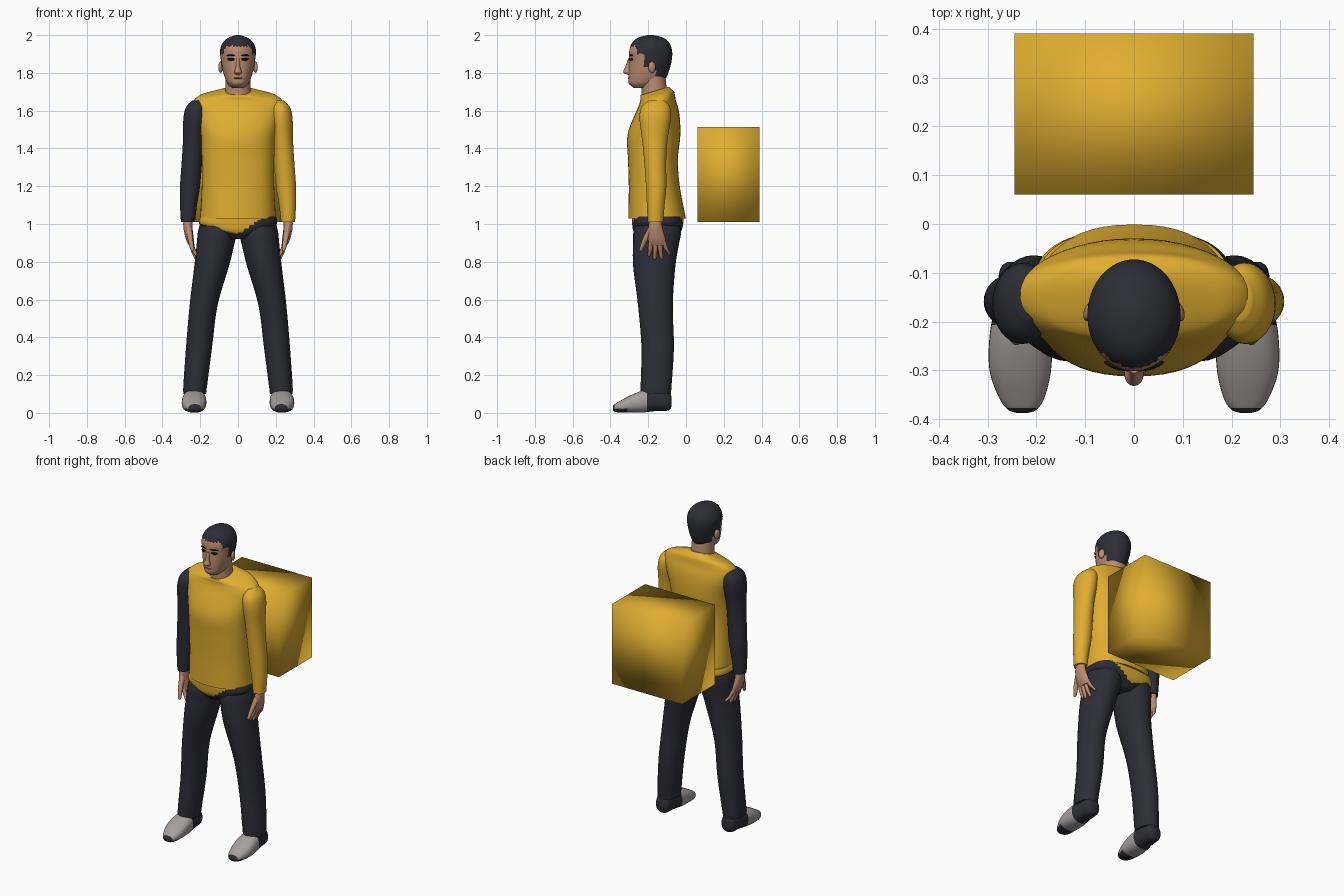
import bpy, bmesh
from math import sin, cos, pi, radians
from mathutils import Vector

if "Cube" in bpy.data.objects:
    bpy.data.objects.remove(bpy.data.objects["Cube"], do_unlink=True)


def material(name, r, g, b):
    mat = bpy.data.materials.new(name)
    mat.use_nodes = True
    mat.diffuse_color = (r, g, b, 1)
    mat.node_tree.nodes["Principled BSDF"].inputs["Base Color"].default_value = (r, g, b, 1)
    return mat


YELLOW = material("mustard yellow", .74, .42, .03)
NAVY = material("dark navy", .026, .027, .037)
SKIN = material("skin", .5, .26, .16)
LIPS = material("lip brown", .27, .12, .08)
GREY = material("shoe grey", .38, .35, .34)
BLACK = material("eye black", .006, .006, .007)


def finish(name, bm, mats, rule=None, smooth_angle=50):
    """Turn a bmesh into a shaded object; rule picks the material from a face centre."""
    bmesh.ops.recalc_face_normals(bm, faces=bm.faces[:])
    if rule:
        for face in bm.faces:
            face.material_index = int(rule(face.calc_center_median()))
    mesh = bpy.data.meshes.new(name)
    bm.to_mesh(mesh)
    bm.free()
    for mat in mats:
        mesh.materials.append(mat)
    obj = bpy.data.objects.new(name, mesh)
    bpy.context.scene.collection.objects.link(obj)
    bpy.ops.object.select_all(action='DESELECT')
    obj.select_set(True)
    bpy.context.view_layer.objects.active = obj
    bpy.ops.object.shade_smooth_by_angle(angle=radians(smooth_angle))
    return obj


def spline(rings, steps):
    """Catmull-Rom interpolation through the ring parameters."""
    out = []
    for i in range(len(rings) - 1):
        quad = [rings[max(i - 1, 0)], rings[i], rings[i + 1], rings[min(i + 2, len(rings) - 1)]]
        for s in range(steps):
            t = s / steps
            out.append([.5 * (2 * b + (c - a) * t + (2 * a - 5 * b + 4 * c - d) * t * t
                              + (3 * b - a - 3 * c + d) * t ** 3) for a, b, c, d in zip(*quad)])
    return out + [list(rings[-1])]


def loft(name, rings, mats, rule=None, n=32, steps=5, power=2, side=1, along_y=False, warp=None):
    """Skin rings of (x, y, z, x radius, other radius); side=-1 mirrors the part."""
    bm = bmesh.new()
    previous = None
    for x, y, z, ra, rb in spline(rings, steps):
        loop = []
        for k in range(n):
            c, s = cos(2 * pi * k / n), sin(2 * pi * k / n)
            u = ra * abs(c) ** (2 / power) * (1 if c > 0 else -1)
            v = rb * abs(s) ** (2 / power) * (1 if s > 0 else -1)
            p = Vector((x + u, y, z + v) if along_y else (x + u, y + v, z))
            p.x *= side
            loop.append(bm.verts.new(warp(p) if warp else p))
        if previous:
            for k in range(n):
                j = (k + 1) % n
                bm.faces.new((previous[k], previous[j], loop[j], loop[k]))
        else:
            bm.faces.new(loop)
        previous = loop
    bm.faces.new(previous)
    return finish(name, bm, mats, rule)


def ellipsoid(name, centre, size, mat, turn=0):
    bm = bmesh.new()
    bmesh.ops.create_uvsphere(bm, u_segments=16, v_segments=10, radius=1)
    bmesh.ops.scale(bm, vec=size, verts=bm.verts)
    obj = finish(name, bm, [mat])
    obj.location = centre
    obj.rotation_euler.z = turn


# Delivery box carried behind the back, shaded soft across its corners
bm = bmesh.new()
bmesh.ops.create_cube(bm, size=1)
bmesh.ops.scale(bm, vec=(.49, .33, .505), verts=bm.verts)
finish("back_box", bm, [YELLOW], smooth_angle=180).location = (0, .225, 1.262)


# Shirt, with a collar that dips towards the front
def collar_dip(p):
    p.z += .3 * min(max((p.z - 1.58) / .12, 0), 1) * (p.y + .16)
    return p


loft("shirt", [(0, -.153, 1.03, .2, .152), (0, -.168, 1.2, .192, .135),
               (0, -.175, 1.34, .192, .132), (0, -.17, 1.47, .2, .14),
               (0, -.153, 1.58, .23, .118), (0, -.152, 1.64, .24, .098),
               (0, -.152, 1.675, .205, .09), (0, -.16, 1.692, .15, .082),
               (0, -.165, 1.706, .09, .075)],
     [YELLOW], n=48, power=2.3, warp=collar_dip)

# Pelvis: shirt tail showing unevenly above the trousers
loft("pelvis", [(0, -.15, 1.04, .2, .137), (0, -.15, 1., .205, .135),
                (0, -.152, .96, .15, .125), (0, -.155, .92, .05, .09)],
     [YELLOW, NAVY], n=64, steps=8, power=2.8,
     rule=lambda c: c.z < .945 + (.7 * c.x if c.x > 0 else -.28 * c.x))

# Neck and head; hair is the part of the head above the hairline
loft("neck", [(0, -.16, 1.62, .08, .08), (0, -.167, 1.7, .068, .068), (0, -.175, 1.78, .066, .066)], [SKIN])


def is_hair(c):
    ragged = .004 * sin(c.x * 400) + .003 * sin(c.y * 500)
    if c.y < -.262:
        line = 1.94
    elif c.y < -.22:
        line = 1.9
    elif c.y < -.16:
        line = 1.825
    else:
        line = 1.758
    return c.z > line + ragged


loft("head", [(0, -.235, 1.72, .03, .04), (0, -.22, 1.742, .054, .082),
              (0, -.207, 1.77, .068, .098), (0, -.197, 1.81, .08, .107),
              (0, -.188, 1.87, .091, .113), (0, -.187, 1.92, .095, .113),
              (0, -.187, 1.96, .08, .098), (0, -.187, 1.987, .05, .065),
              (0, -.187, 2., .012, .015)],
     [SKIN, NAVY], rule=is_hair, n=64, steps=8)
loft("nose", [(0, -.3, 1.79, .012, .008), (0, -.307, 1.803, .02, .025),
              (0, -.303, 1.83, .012, .019), (0, -.296, 1.875, .009, .01)], [SKIN], n=16)
ellipsoid("mouth", (0, -.3, 1.772), (.025, .008, .005), LIPS)

for side, word in ((1, "left"), (-1, "right")):
    # Face details
    ellipsoid(word + "_eye", (side * .036, -.291, 1.872), (.021, .007, .008), BLACK, side * .35)
    ellipsoid(word + "_eyebrow", (side * .038, -.291, 1.893), (.025, .006, .004), BLACK, side * .35)
    ellipsoid(word + "_ear", (side * .092, -.18, 1.83), (.011, .02, .03), SKIN, side * .3)

    # Sleeve: one yellow, one dark
    loft(word + "_sleeve", [(.215, -.155, 1.655, .025, .04), (.222, -.16, 1.62, .052, .075),
                            (.229, -.163, 1.56, .06, .083), (.237, -.165, 1.45, .054, .068),
                            (.244, -.163, 1.33, .054, .058), (.254, -.158, 1.2, .053, .054),
                            (.262, -.16, 1.1, .045, .047), (.265, -.162, 1.01, .037, .041)],
         [YELLOW if side > 0 else NAVY], side=side)

    # Hand with spread fingers
    loft(word + "_palm", [(.265, -.16, 1.03, .024, .03), (.265, -.162, .98, .024, .038),
                          (.255, -.155, .92, .021, .047), (.245, -.15, .885, .014, .04)],
         [SKIN], side=side, n=20)
    for finger, root, tip, end in (("index", -.185, -.195, .825), ("middle", -.162, -.165, .805),
                                   ("ring", -.14, -.13, .81), ("little", -.12, -.09, .835)):
        loft(word + "_" + finger + "_finger",
             [(.252, root, .91, .012, .013), (.236, (root + tip) / 2, (.9 + end) / 2, .011, .012),
              (.22, tip, end + .01, .009, .009), (.218, tip, end, .003, .003)],
             [SKIN], side=side, n=10, steps=3)
    loft(word + "_thumb", [(.262, -.18, .985, .017, .018), (.252, -.215, .92, .014, .015),
                           (.242, -.238, .865, .01, .01), (.24, -.241, .855, .004, .004)],
         [SKIN], side=side, n=12, steps=3)

    # Trouser leg
    loft(word + "_trouser_leg", [(.105, -.15, 1.02, .09, .11), (.108, -.152, .96, .104, .126),
                                 (.118, -.158, .9, .1, .122), (.139, -.168, .78, .092, .112),
                                 (.182, -.162, .57, .074, .092), (.206, -.15, .35, .069, .086),
                                 (.226, -.158, .15, .063, .082), (.229, -.16, .1, .06, .08)],
         [NAVY], side=side)

    # Shoe: grey upper, dark heel and toe edge
    loft(word + "_shoe", [(.23, -.078, .06, .03, .03), (.23, -.095, .064, .045, .052),
                          (.23, -.16, .068, .054, .058), (.232, -.23, .06, .064, .058),
                          (.233, -.3, .046, .063, .044), (.23, -.355, .031, .047, .029),
                          (.229, -.38, .026, .03, .018), (.229, -.387, .026, .012, .008)],
         [GREY, NAVY], along_y=True, side=side, power=2.4, steps=6,
         rule=lambda c: c.y > -.205 or (c.y < -.31 and c.z < .022) or c.y < -.377)
